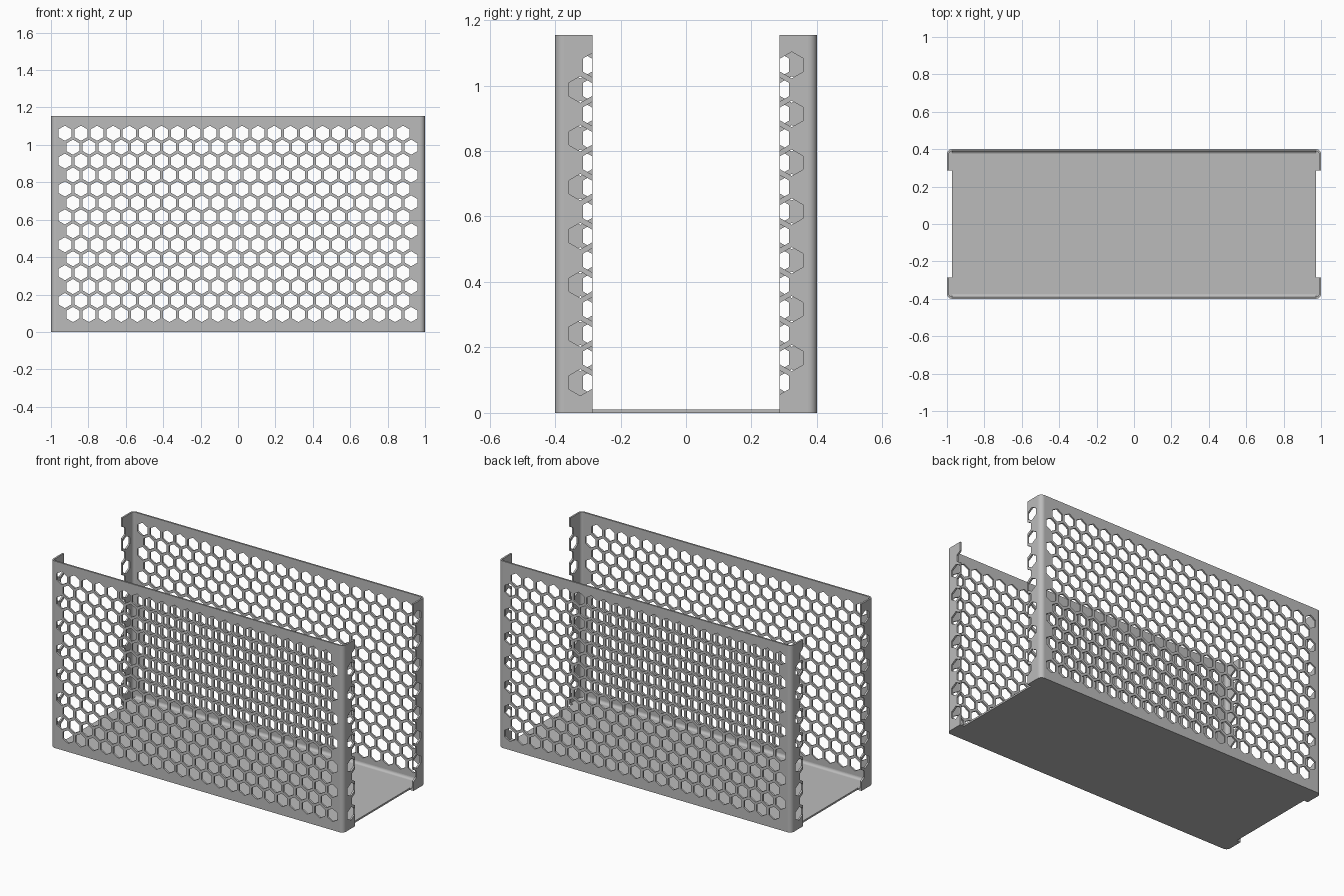
import bpy, bmesh, math

if "Cube" in bpy.data.objects:
    bpy.data.objects.remove(bpy.data.objects["Cube"], do_unlink=True)

HALF_X, HALF_Y, HEIGHT = 1.0, 0.4, 1.155
SHEET = 0.0107        # sheet thickness
BEND = 0.027          # outer radius of the vertical bends
LIP = 0.286           # y where the end flanges stop
PITCH, ROWS, COLS = 0.0861, 14, 22
ROW_STEP = PITCH * math.sqrt(3) / 2
FIRST_ROW = 0.093
HEX_R = 0.0405
FILLET = 0.016

grey = bpy.data.materials.new("sheet_grey")
grey.use_nodes = True
grey.diffuse_color = (0.5, 0.5, 0.5, 1)
grey.node_tree.nodes["Principled BSDF"].inputs["Base Color"].default_value = (0.5, 0.5, 0.5, 1)


def add_prism(bm, outline, place, low, high):
    """Extrude a 2D outline between two depths; place maps (u, v, depth) to xyz."""
    rings = [[bm.verts.new(place(u, v, d)) for u, v in outline] for d in (low, high)]
    n = len(outline)
    bm.faces.new(rings[0])
    bm.faces.new(rings[1])
    for i in range(n):
        j = (i + 1) % n
        bm.faces.new((rings[0][i], rings[0][j], rings[1][j], rings[1][i]))


def make_object(name, bm):
    bmesh.ops.recalc_face_normals(bm, faces=bm.faces)
    mesh = bpy.data.meshes.new(name)
    bm.to_mesh(mesh)
    bm.free()
    mesh.materials.append(grey)
    obj = bpy.data.objects.new(name, mesh)
    bpy.context.collection.objects.link(obj)
    return obj


def activate(obj):
    bpy.ops.object.select_all(action='DESELECT')
    obj.select_set(True)
    bpy.context.view_layer.objects.active = obj


def smooth_bends(obj):
    """Smooth the rounded faces and keep the axis-aligned sheet flat."""
    activate(obj)
    bpy.ops.object.shade_smooth_by_angle(angle=math.radians(30))
    for p in obj.data.polygons:
        if max(abs(c) for c in p.normal) > 0.9999:
            p.use_smooth = False


def corner(radius, steps=8):
    """Quarter bend in the +x +y corner."""
    angles = [math.pi / 2 * i / steps for i in range(steps + 1)]
    return [(HALF_X - BEND + radius * math.cos(a), HALF_Y - BEND + radius * math.sin(a))
            for a in angles]


def mirror_x(points):
    return [(-x, y) for x, y in reversed(points)]


def along_x(u, v, d):
    return (d, u, v)


def along_y(u, v, d):
    return (u, d, v)


def along_z(u, v, d):
    return (u, v, d)


def hexagon(u, v):
    angles = [math.radians(60 * k + 30) for k in range(6)]
    return [(u + HEX_R * math.cos(a), v + HEX_R * math.sin(a)) for a in angles]


# Hexagonal punches for the long walls and the end flanges
bm = bmesh.new()
for row in range(ROWS):
    z = FIRST_ROW + row * ROW_STEP
    shift = 0.25 if row % 2 == 0 else -0.25      # staggered rows
    for col in range(COLS):
        x = (col - (COLS - 1) / 2 + shift) * PITCH
        add_prism(bm, hexagon(x, z), along_y, -HALF_Y - 0.05, HALF_Y + 0.05)
    for end in (-1, 1):
        for side in (-1, 1):
            y = (side * 3.5 - end * shift) * PITCH
            low, high = sorted((end * (HALF_X - 0.022), end * (HALF_X + 0.03)))
            add_prism(bm, hexagon(y, z), along_x, low, high)
punch = make_object("hole_punch", bm)
punch.hide_render = True

# Perforated walls with flanges bent round at both ends
outer = [(HALF_X, LIP)] + corner(BEND)
inner = [(HALF_X - SHEET, LIP)] + corner(BEND - SHEET)
profile = outer + mirror_x(outer) + list(reversed(inner + mirror_x(inner)))
for name, side in (("front_wall", -1), ("back_wall", 1)):
    bm = bmesh.new()
    add_prism(bm, [(x, y * side) for x, y in profile], along_z, 0, HEIGHT)
    wall = make_object(name, bm)
    cut = wall.modifiers.new("holes", 'BOOLEAN')
    cut.operation = 'DIFFERENCE'
    cut.solver = 'MANIFOLD'
    cut.object = punch
    activate(wall)
    bpy.ops.object.modifier_apply(modifier=cut.name)
    smooth_bends(wall)
bpy.data.objects.remove(punch, do_unlink=True)

# Solid floor, set back between the flanges at each end
quarter = [(HALF_X - BEND, LIP), (HALF_X - SHEET, LIP)] + corner(BEND - SHEET)
back_half = quarter + mirror_x(quarter)
bm = bmesh.new()
add_prism(bm, back_half + [(-x, -y) for x, y in back_half], along_z, 0, SHEET)
smooth_bends(make_object("floor", bm))

# Concave fillets where the floor meets the walls
edge = HALF_Y - SHEET
arc = [math.pi / 2 * (i / 6 - 1) for i in range(7)]
section = [(edge, SHEET)] + [(edge - FILLET + FILLET * math.cos(a),
                              SHEET + FILLET + FILLET * math.sin(a)) for a in reversed(arc)]
for name, side in (("front_floor_fillet", -1), ("back_floor_fillet", 1)):
    bm = bmesh.new()
    add_prism(bm, [(y * side, z) for y, z in section], along_x, BEND - HALF_X, HALF_X - BEND)
    smooth_bends(make_object(name, bm))
